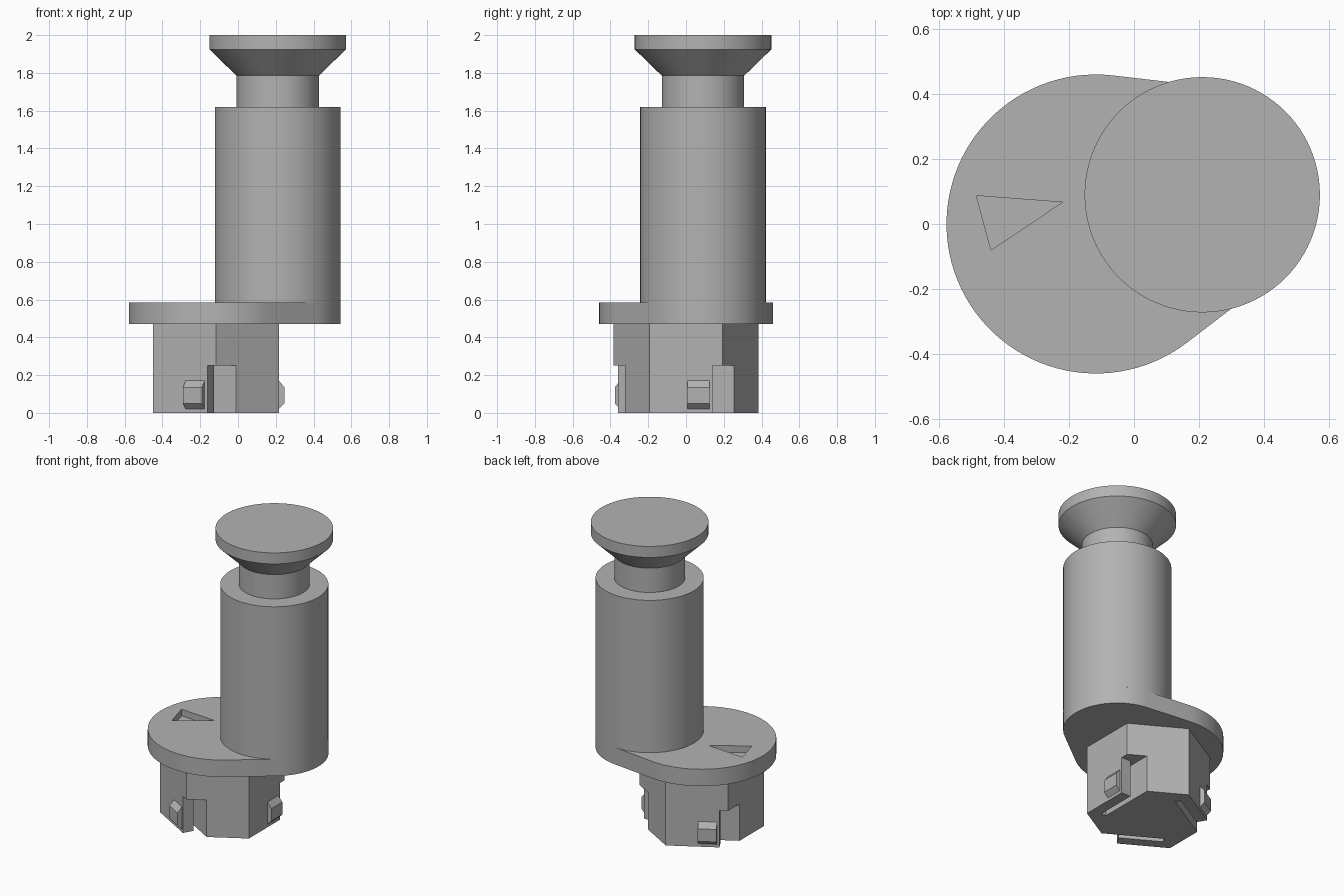
import bpy, bmesh, math
from mathutils import Vector

cube = bpy.data.objects.get("Cube")
if cube:
    bpy.data.objects.remove(cube, do_unlink=True)

AXIS = Vector((-0.117, 0.0))      # centre of plate and socket
PIN = Vector((0.21, 0.09))        # centre of the offset pin
PLATE_R, PIN_R = 0.46, 0.333
PLATE_Z, PLATE_TOP = 0.47, 0.585
SEG = 96

grey = bpy.data.materials.new("plain grey")
grey.use_nodes = True
grey.diffuse_color = (0.45, 0.45, 0.45, 1)
grey.node_tree.nodes["Principled BSDF"].inputs["Base Color"].default_value = grey.diffuse_color


def finish(name, bm, smooth=False):
    bmesh.ops.recalc_face_normals(bm, faces=bm.faces)
    mesh = bpy.data.meshes.new(name)
    bm.to_mesh(mesh)
    bm.free()
    mesh.materials.append(grey)
    obj = bpy.data.objects.new(name, mesh)
    bpy.context.collection.objects.link(obj)
    if smooth:
        shade(obj)
    return obj


def activate(obj):
    bpy.ops.object.select_all(action='DESELECT')
    obj.select_set(True)
    bpy.context.view_layer.objects.active = obj


def shade(obj):
    activate(obj)
    bpy.ops.object.shade_smooth_by_angle(angle=math.radians(25))


def prism(name, outline, z0, z1):
    bm = bmesh.new()
    face = bm.faces.new([bm.verts.new((x, y, z0)) for x, y in outline])
    out = bmesh.ops.extrude_face_region(bm, geom=[face])
    top = [v for v in out["geom"] if isinstance(v, bmesh.types.BMVert)]
    bmesh.ops.translate(bm, verts=top, vec=(0, 0, z1 - z0))
    return finish(name, bm)


def lathe(name, profile, centre):
    bm = bmesh.new()
    verts = [bm.verts.new((centre.x + r, centre.y, z)) for r, z in profile]
    edges = [bm.edges.new(pair) for pair in zip(verts, verts[1:])]
    bmesh.ops.spin(bm, geom=verts + edges, cent=(*centre, 0), axis=(0, 0, 1),
                   angle=math.tau, steps=SEG, use_duplicate=False)
    bmesh.ops.remove_doubles(bm, verts=bm.verts, dist=1e-5)
    return finish(name, bm, True)


def cut(target, cutter):
    cutter.hide_render = True
    mod = target.modifiers.new("cut", 'BOOLEAN')
    mod.operation, mod.solver, mod.object = 'DIFFERENCE', 'EXACT', cutter
    activate(target)
    bpy.ops.object.modifier_apply(modifier=mod.name)
    bpy.data.objects.remove(cutter, do_unlink=True)


def arc(centre, radius, start, end, steps):
    return [(centre.x + radius * math.cos(a), centre.y + radius * math.sin(a))
            for a in (start + (end - start) * i / steps for i in range(steps + 1))]


# Plate: two circles joined by their outer tangents
link = PIN - AXIS
heading = math.atan2(link.y, link.x)
spread = math.acos((PLATE_R - PIN_R) / link.length)
outline = arc(AXIS, PLATE_R, heading + spread, heading + math.tau - spread, SEG * 2 // 3)
outline += arc(PIN, PIN_R, heading - spread, heading + spread, SEG // 3)
plate = prism("cam_plate", outline, PLATE_Z, PLATE_TOP)

# Sunken pointer triangle in the plate
cut(plate, prism("pointer_cutter", [(-0.485, 0.087), (-0.44, -0.08), (-0.22, 0.067)],
                 PLATE_TOP - 0.045, PLATE_TOP + 0.1))
shade(plate)

# Pin with neck and flared head
lathe("offset_pin", [(PIN_R, PLATE_TOP), (PIN_R, 1.62), (0.218, 1.62), (0.218, 1.785),
                     (0.362, 1.925), (0.362, 2.0), (0, 2.0)], PIN)

# Hexagonal socket below the plate
hexagon = arc(AXIS, 0.385, math.radians(30), math.radians(330), 5)
socket = prism("hex_socket", hexagon, 0, PLATE_Z)

# Three spring tabs: a corner notch with a slot behind the tab, and a latch on its face
SLOT = [(0.226, -0.14), (0.263, -0.14), (0.263, 0.14), (0.5, 0.14), (0.5, 0.4), (0.226, 0.4)]
LATCH = [(0.32, 0.02), (0.333, 0.02), (0.363, 0.05), (0.363, 0.135), (0.333, 0.172), (0.32, 0.172)]
for i, side in enumerate(("left", "back", "front")):
    turn = i * math.tau / 3
    c, s = math.cos(turn), math.sin(turn)

    def place(x, y):
        return AXIS.x + x * c - y * s, AXIS.y + x * s + y * c

    cut(socket, prism("tab_cutter", [place(x, y) for x, y in SLOT], -0.1, 0.25))
    bm = bmesh.new()
    ends = [[bm.verts.new((*place(x, y), z)) for x, z in LATCH] for y in (0.008, 0.124)]
    for ring in ends:
        bm.faces.new(ring)
    for k in range(len(LATCH)):
        n = (k + 1) % len(LATCH)
        bm.faces.new((ends[0][k], ends[0][n], ends[1][n], ends[1][k]))
    finish(side + "_latch", bm)
